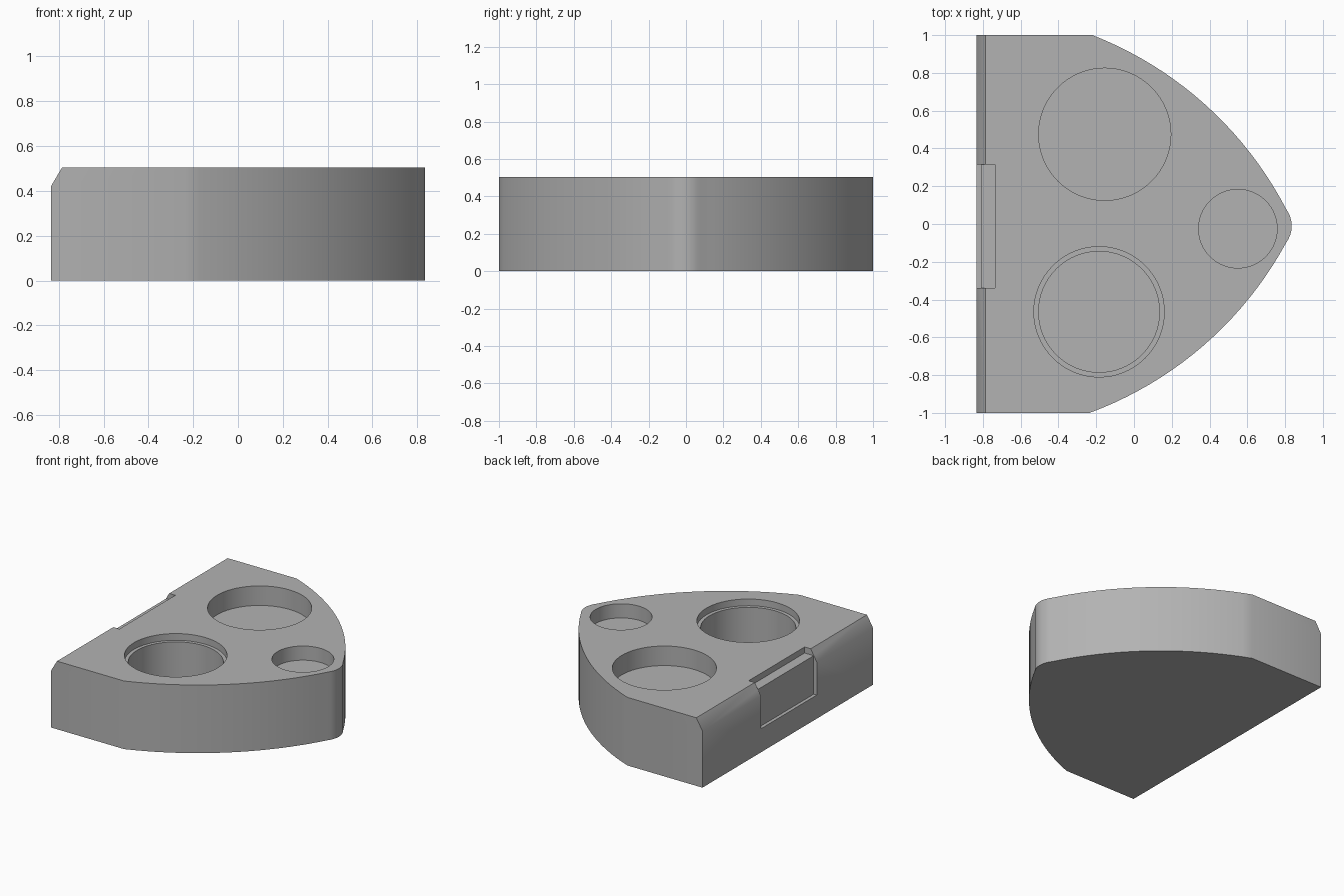
import bpy, bmesh, math
from mathutils import Vector

if "Cube" in bpy.data.objects:
    bpy.data.objects.remove(bpy.data.objects["Cube"])

HEIGHT = 0.505

grey = bpy.data.materials.new("plain grey")
grey.use_nodes = True
colour = (0.45, 0.45, 0.45, 1)
grey.diffuse_color = colour
grey.node_tree.nodes["Principled BSDF"].inputs["Base Color"].default_value = colour


def make_object(name, bm):
    bmesh.ops.recalc_face_normals(bm, faces=bm.faces)
    mesh = bpy.data.meshes.new(name)
    bm.to_mesh(mesh)
    bm.free()
    mesh.materials.append(grey)
    obj = bpy.data.objects.new(name, mesh)
    bpy.context.collection.objects.link(obj)
    return obj


def arc(a, b, bulge, steps):
    """Points on a circular arc from a to b, bulging left of travel by bulge."""
    a, b = Vector(a), Vector(b)
    chord = b - a
    radius = (chord.length ** 2 / 4 + bulge ** 2) / (2 * bulge)
    normal = Vector((-chord.y, chord.x)).normalized()
    centre = (a + b) / 2 + normal * (bulge - radius)
    half = math.asin(chord.length / 2 / radius)
    points = []
    for i in range(steps + 1):
        t = half - 2 * half * i / steps
        points.append(centre + normal * radius * math.cos(t)
                      - chord.normalized() * radius * math.sin(t))
    return points


def prism(name, points, bottom, top):
    bm = bmesh.new()
    face = bm.faces.new([bm.verts.new((p[0], p[1], bottom)) for p in points])
    up = bmesh.ops.extrude_face_region(bm, geom=[face])["geom"]
    bmesh.ops.translate(bm, vec=(0, 0, top - bottom),
                        verts=[g for g in up if isinstance(g, bmesh.types.BMVert)])
    return make_object(name, bm)


def round_cutter(name, x, y, radius, depth):
    ring = [(x + radius * math.cos(a), y + radius * math.sin(a))
            for a in (math.tau * i / 64 for i in range(64))]
    return prism(name, ring, HEIGHT - depth, HEIGHT + 0.1)


def box_cutter(name, x0, x1, y0, y1, z0, z1):
    return prism(name, [(x0, y0), (x1, y0), (x1, y1), (x0, y1)], z0, z1)


# Body: straight left end, two bowed sides and a rounded nose
outline = [(-0.835, -1), (-0.835, 1)]
outline += arc((-0.22, 1), (0.805, 0.08), 0.125, 20)
outline += arc((0.805, 0.08), (0.805, -0.1), 0.03, 8)[1:-1]
outline += arc((0.805, -0.1), (-0.235, -1), 0.125, 20)
body = prism("holder_body", outline, 0, HEIGHT)

# Sloped top edge along the straight end
bm = bmesh.new()
bm.from_mesh(body.data)
cut = bmesh.ops.bisect_plane(bm, geom=bm.verts[:] + bm.edges[:] + bm.faces[:],
                             plane_co=(-0.785, 0, HEIGHT),
                             plane_no=(-0.085, 0, 0.05), clear_outer=True)
edges = [g for g in cut["geom_cut"] if isinstance(g, bmesh.types.BMEdge)]
bmesh.ops.holes_fill(bm, edges=edges)
bmesh.ops.recalc_face_normals(bm, faces=bm.faces)
bm.to_mesh(body.data)
bm.free()

# Wells, stepped rim and the shallow recess with its top notch
cutters = [
    round_cutter("back_well", -0.155, 0.475, 0.35, 0.145),
    round_cutter("front_well_rim", -0.185, -0.465, 0.345, 0.05),
    round_cutter("front_well", -0.185, -0.465, 0.32, 0.42),
    round_cutter("nose_well", 0.55, -0.025, 0.208, 0.105),
    box_cutter("end_recess", -0.95, -0.81, -0.34, 0.315, 0.175, 0.6),
    box_cutter("top_notch", -0.95, -0.735, -0.34, 0.315, 0.46, 0.6),
]
bpy.ops.object.select_all(action='DESELECT')
body.select_set(True)
bpy.context.view_layer.objects.active = body
for cutter in cutters:
    mod = body.modifiers.new(cutter.name, 'BOOLEAN')
    mod.operation = 'DIFFERENCE'
    mod.solver = 'EXACT'
    mod.object = cutter
    bpy.ops.object.modifier_apply(modifier=mod.name)
    bpy.data.objects.remove(cutter)

bpy.ops.object.shade_smooth_by_angle(angle=math.radians(35))
